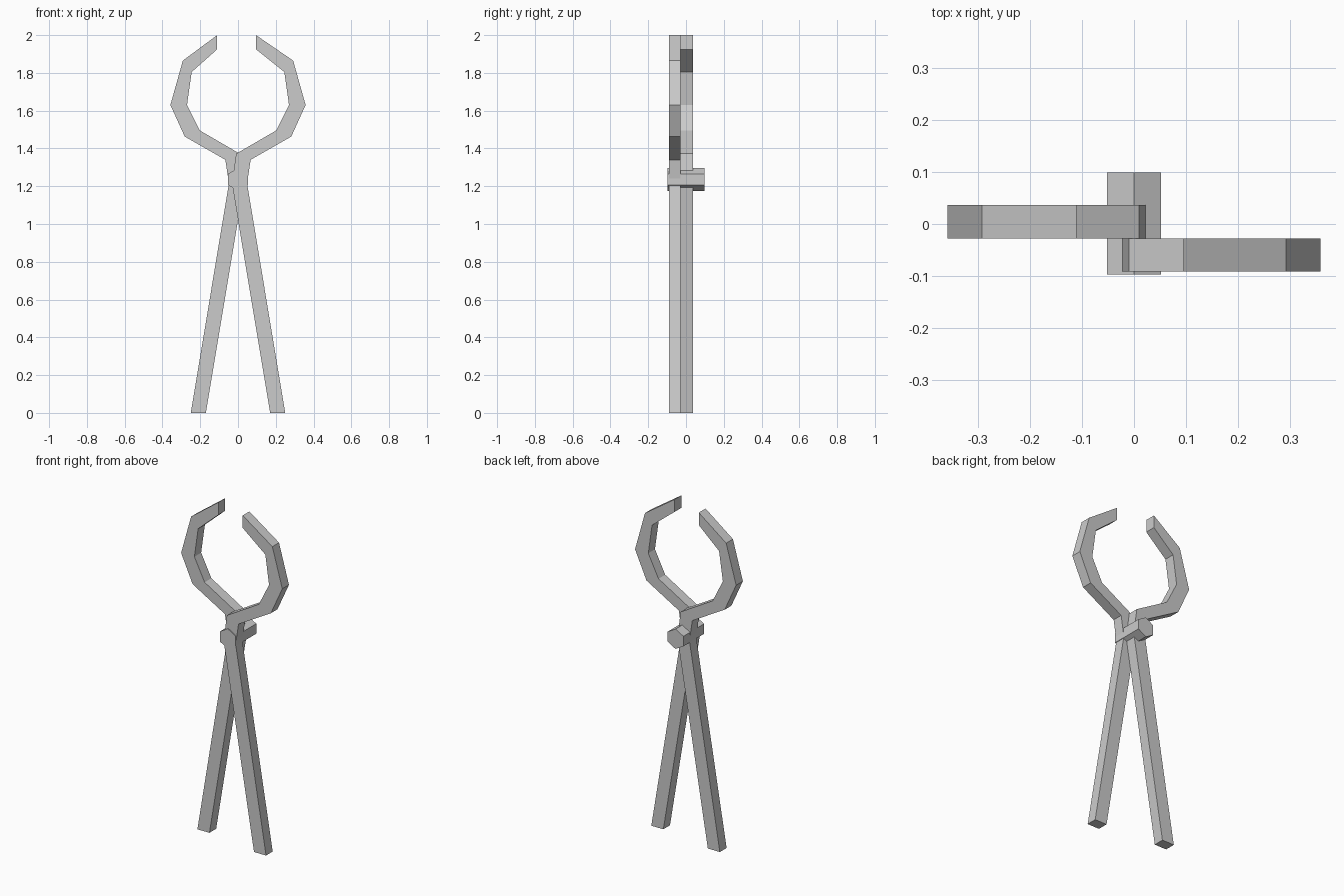
import bpy, bmesh, math
from mathutils import Matrix

if "Cube" in bpy.data.objects:
    bpy.data.objects.remove(bpy.data.objects["Cube"])

# Arm profile from handle end to jaw tip: (outer x, z), (inner x, z)
ARM = [
    ((0.250, 0.000), (0.170, 0.000)),
    ((0.048, 1.215), (-0.032, 1.215)),
    ((0.067, 1.340), (-0.010, 1.372)),
    ((0.282, 1.463), (0.202, 1.495)),
    ((0.358, 1.630), (0.270, 1.630)),
    ((0.292, 1.865), (0.245, 1.805)),
    ((0.095, 2.000), (0.095, 1.925)),
]


def finish(name, bm):
    bmesh.ops.recalc_face_normals(bm, faces=bm.faces)
    mesh = bpy.data.meshes.new(name)
    bm.to_mesh(mesh)
    bm.free()
    obj = bpy.data.objects.new(name, mesh)
    bpy.context.collection.objects.link(obj)
    return obj


def make_arm(name, side, y0, y1, tip_x):
    """Four-sided bar swept along the arm profile."""
    bm = bmesh.new()
    rings = []
    for i, (outer, inner) in enumerate(ARM):
        xo, xi = outer[0], inner[0]
        if i == len(ARM) - 1:
            xo = xi = tip_x
        rings.append([bm.verts.new(co) for co in (
            (side * xo, y0, outer[1]), (side * xo, y1, outer[1]),
            (side * xi, y1, inner[1]), (side * xi, y0, inner[1]))])
    for a, b in zip(rings, rings[1:]):
        for k in range(4):
            n = (k + 1) % 4
            bm.faces.new((a[k], a[n], b[n], b[k]))
    bm.faces.new(rings[0])
    bm.faces.new(rings[-1])
    return finish(name, bm)


# Two mirrored arms lying one in front of the other
make_arm("right_arm", 1, -0.091, -0.028, 0.095)
make_arm("left_arm", -1, -0.028, 0.036, 0.110)

# Hexagonal pivot bolt through both arms
bm = bmesh.new()
bmesh.ops.create_cone(bm, cap_ends=True, segments=6, radius1=0.06, radius2=0.06,
                      depth=0.196,
                      matrix=Matrix.Translation((0, 0.001, 1.236))
                      @ Matrix.Rotation(math.pi / 2, 4, 'X'))
# Keep a corner pointing straight up
top = max(v.co.z for v in bm.verts)
if top < 1.236 + 0.058:
    bmesh.ops.rotate(bm, verts=bm.verts, cent=(0, 0, 1.236),
                     matrix=Matrix.Rotation(math.pi / 6, 3, 'Y'))
finish("pivot_bolt", bm)
